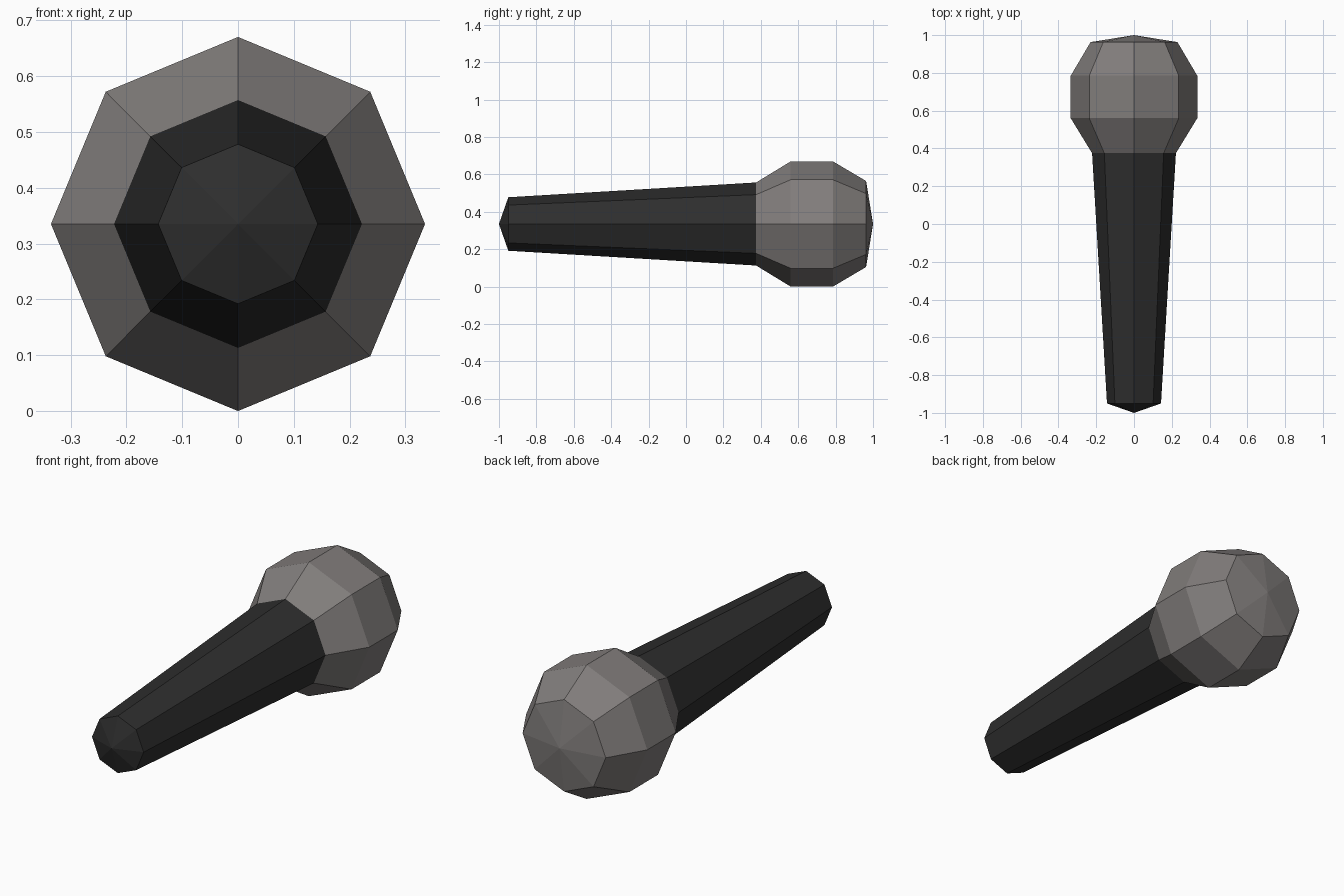
import bpy, bmesh, math

if "Cube" in bpy.data.objects:
    bpy.data.objects.remove(bpy.data.objects["Cube"])

CZ = 0.335   # height of the long axis
SIDES = 8


def material(name, colour):
    m = bpy.data.materials.new(name)
    m.diffuse_color = (*colour, 1)
    m.use_nodes = True
    m.node_tree.nodes["Principled BSDF"].inputs["Base Color"].default_value = m.diffuse_color
    return m


def lathe(name, profile, mat):
    """Flat-faced turned part along y; profile is (y, radius), radius 0 is a tip."""
    bm = bmesh.new()
    rings = []
    for y, r in profile:
        n = SIDES if r else 1
        rings.append([bm.verts.new((r * math.sin(i * math.tau / SIDES), y,
                                    CZ + r * math.cos(i * math.tau / SIDES)))
                      for i in range(n)])
    for a, b in zip(rings, rings[1:]):
        for i in range(SIDES):
            j = (i + 1) % SIDES
            if len(a) == 1:
                bm.faces.new((a[0], b[i], b[j]))
            elif len(b) == 1:
                bm.faces.new((a[i], b[0], a[j]))
            else:
                bm.faces.new((a[i], b[i], b[j], a[j]))
    bm.normal_update()
    # point every face away from the axis (or out along the tip)
    mid = sum(p[0] for p in profile) / len(profile)
    for f in bm.faces:
        c = f.calc_center_median()
        n = f.normal
        if n.x * c.x + n.z * (c.z - CZ) + n.y * (c.y - mid) < 0:
            f.normal_flip()
    me = bpy.data.meshes.new(name)
    bm.to_mesh(me)
    bm.free()
    me.materials.append(mat)
    ob = bpy.data.objects.new(name, me)
    bpy.context.collection.objects.link(ob)
    return ob


# tapered handle with a shallow pointed end
lathe("handle", [(-1.0, 0), (-0.95, 0.143), (0.375, 0.222)],
      material("black plastic", (0.027, 0.027, 0.027)))

# faceted ball-shaped grille
lathe("grille_head", [(0.375, 0.222), (0.56, 0.335), (0.785, 0.335),
                      (0.963, 0.23), (1.0, 0)],
      material("warm grey metal", (0.22, 0.205, 0.2)))
